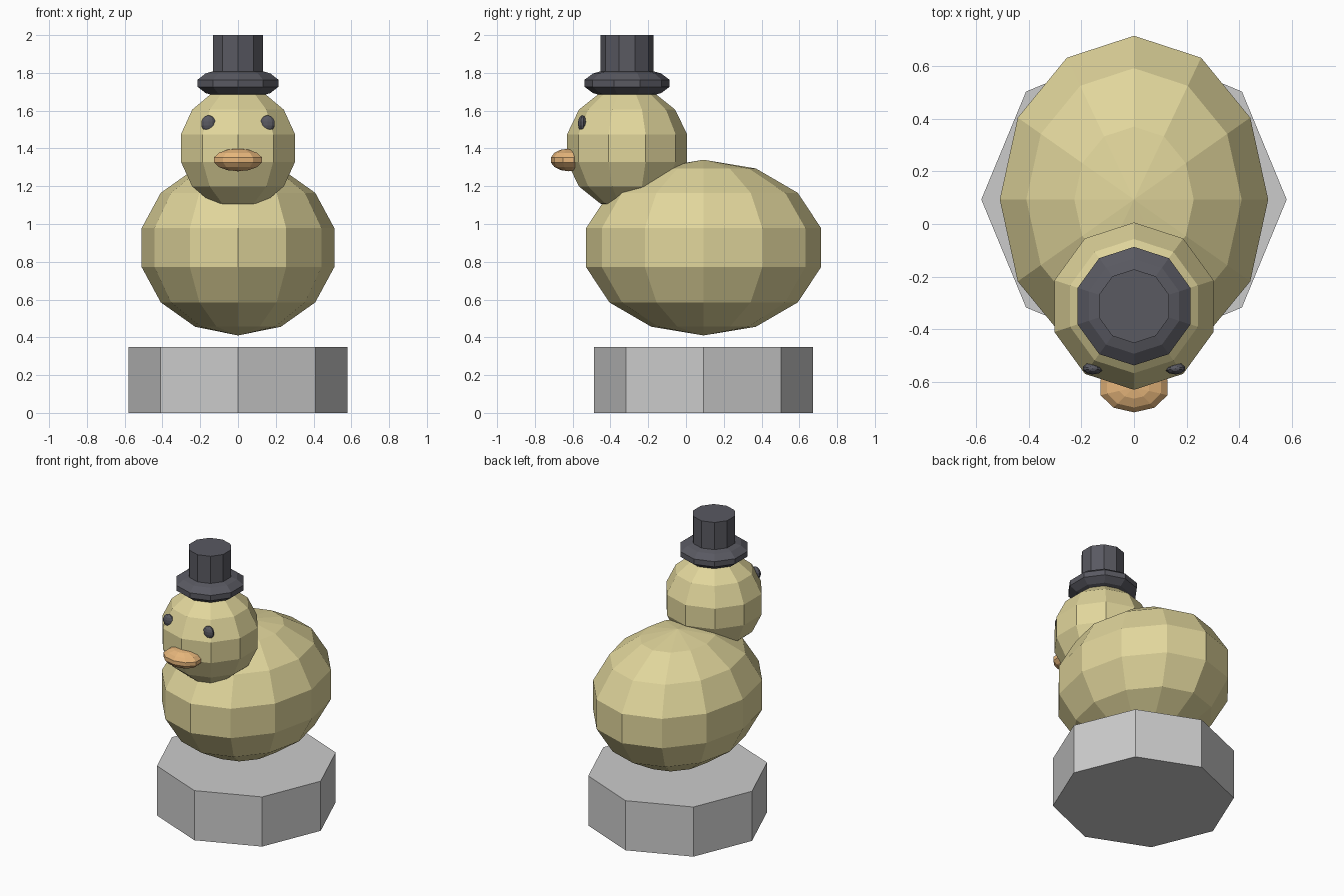
import bpy, bmesh
from math import sin, cos, pi

if "Cube" in bpy.data.objects:
    bpy.data.objects.remove(bpy.data.objects["Cube"])


def material(name, rgb):
    m = bpy.data.materials.new(name)
    m.diffuse_color = (*rgb, 1)
    m.use_nodes = True
    m.node_tree.nodes["Principled BSDF"].inputs["Base Color"].default_value = m.diffuse_color
    return m


yellow = material("yellow", (0.75, 0.67, 0.33))
orange = material("orange", (0.80, 0.47, 0.20))
dark = material("dark", (0.10, 0.10, 0.12))


def ball(name, centre, radii, segs, mat, rings=7):
    """Faceted ellipsoid with a row of vertices facing the front."""
    bm = bmesh.new()
    rows = []
    for i in range(1, rings):
        t = pi * i / rings
        rows.append([bm.verts.new((radii[0] * sin(t) * sin(2 * pi * j / segs),
                                   -radii[1] * sin(t) * cos(2 * pi * j / segs),
                                   radii[2] * cos(t))) for j in range(segs)])
    top = bm.verts.new((0, 0, radii[2]))
    bottom = bm.verts.new((0, 0, -radii[2]))
    for j in range(segs):
        k = (j + 1) % segs
        bm.faces.new((top, rows[0][j], rows[0][k]))
        bm.faces.new((bottom, rows[-1][k], rows[-1][j]))
        for a, b in zip(rows, rows[1:]):
            bm.faces.new((a[j], b[j], b[k], a[k]))
    bmesh.ops.recalc_face_normals(bm, faces=bm.faces[:])
    mesh = bpy.data.meshes.new(name)
    bm.to_mesh(mesh)
    bm.free()
    ob = bpy.data.objects.new(name, mesh)
    ob.location = centre
    mesh.materials.append(mat)
    bpy.context.collection.objects.link(ob)
    return ob


def drum(name, y, radius, z0, z1, sides, mat=None):
    """Upright prism between two heights."""
    bpy.ops.mesh.primitive_cylinder_add(vertices=sides, radius=radius, depth=z1 - z0,
                                        location=(0, y, (z0 + z1) / 2))
    ob = bpy.context.object
    ob.name = name
    if mat:
        ob.data.materials.append(mat)
    return ob


# Plinth
drum("plinth", 0.093, 0.58, 0, 0.35, 8)

# Body and head
ball("body", (0, 0.093, 0.875), (0.523, 0.638, 0.465), 12, yellow)
ball("head", (0, -0.312, 1.402), (0.326, 0.326, 0.326), 10, yellow)

# Bill and eyes
ball("bill", (0, -0.621, 1.339), (0.137, 0.097, 0.06), 10, orange)
for side, label in ((-1, "left"), (1, "right")):
    ball(label + "_eye", (side * 0.157, -0.549, 1.532), (0.04, 0.023, 0.044), 10, dark)

# Hat
ball("hat_brim", (0, -0.312, 1.745), (0.231, 0.231, 0.083), 10, dark)
drum("hat_crown", -0.312, 0.14, 1.74, 2.0, 10, dark)
